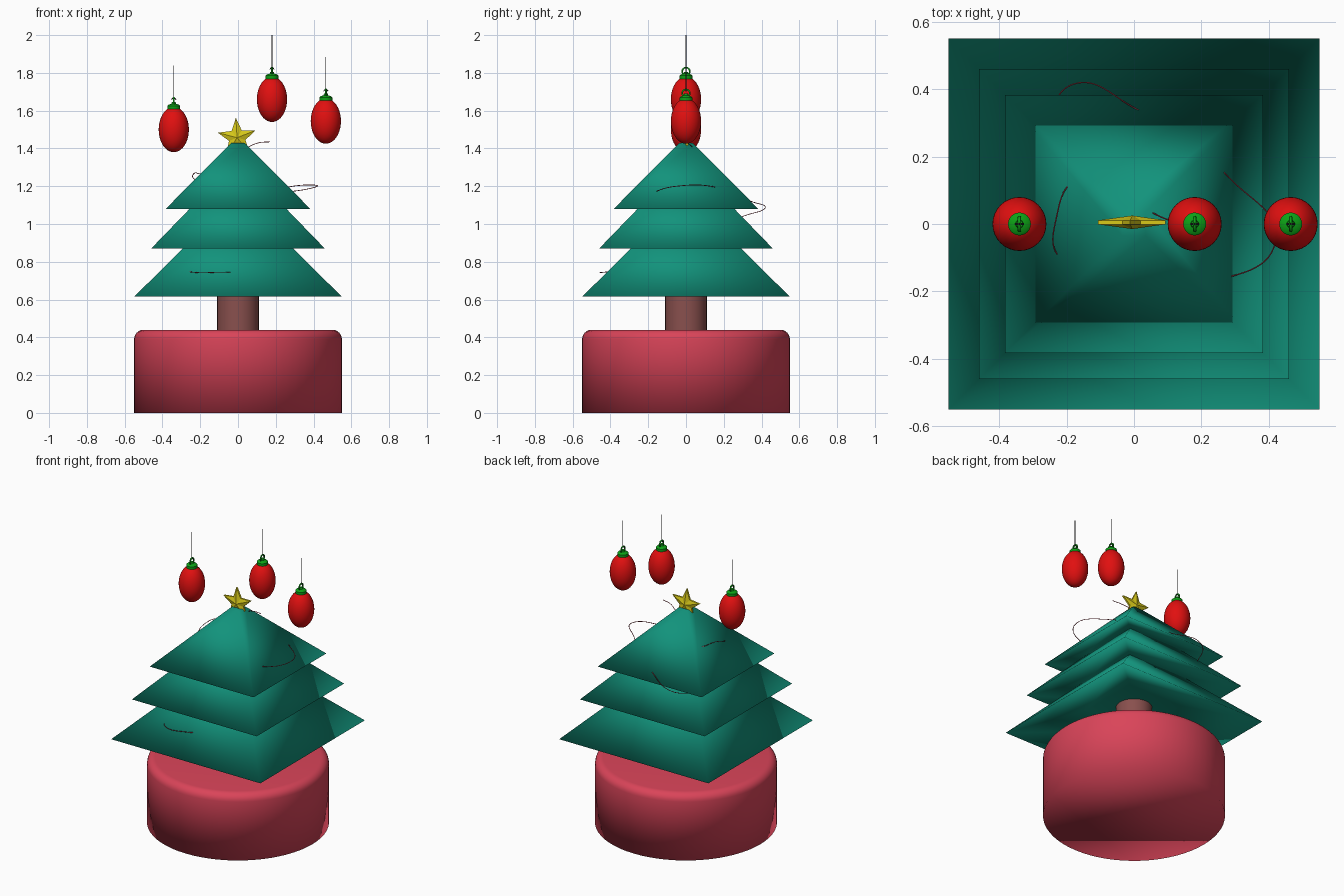
import bpy, bmesh, math
from mathutils import Vector

if "Cube" in bpy.data.objects:
    bpy.data.objects.remove(bpy.data.objects["Cube"])


def material(name, r, g, b):
    m = bpy.data.materials.new(name)
    m.diffuse_color = (r, g, b, 1)
    m.use_nodes = True
    m.node_tree.nodes["Principled BSDF"].inputs["Base Color"].default_value = m.diffuse_color
    return m


PINK = material("pot pink red", 0.70, 0.058, 0.10)
GREEN = material("tree green", 0.006, 0.29, 0.20)
BROWN = material("trunk brown", 0.25, 0.08, 0.075)
RED = material("bauble red", 0.75, 0.005, 0.005)
CAP = material("cap green", 0.004, 0.36, 0.008)
YELLOW = material("star yellow", 0.68, 0.58, 0.01)
BLACK = material("wire black", 0.02, 0.02, 0.02)
WINE = material("garland dark red", 0.35, 0.04, 0.06)


def finish(name, bm, mat, smooth=None):
    """Turn a bmesh into an object; smooth is the sharp angle in degrees."""
    bmesh.ops.recalc_face_normals(bm, faces=bm.faces)
    me = bpy.data.meshes.new(name)
    bm.to_mesh(me)
    bm.free()
    me.materials.append(mat)
    ob = bpy.data.objects.new(name, me)
    bpy.context.collection.objects.link(ob)
    if smooth:
        bpy.ops.object.select_all(action='DESELECT')
        ob.select_set(True)
        bpy.context.view_layer.objects.active = ob
        bpy.ops.object.shade_smooth_by_angle(angle=math.radians(smooth))
    return ob


def lathe(name, profile, mat, sides=48, turn=0, smooth=40, loc=(0, 0, 0)):
    """Stack rings of (radius, z); zero radius makes a pole, ends are capped."""
    bm = bmesh.new()
    rings = []
    for r, z in profile:
        if r == 0:
            rings.append([bm.verts.new((0, 0, z))] * sides)
        else:
            rings.append([bm.verts.new((r * math.cos(turn + i * math.tau / sides),
                                        r * math.sin(turn + i * math.tau / sides), z))
                          for i in range(sides)])
    for a, b in zip(rings, rings[1:]):
        for i in range(sides):
            j = (i + 1) % sides
            corners = list(dict.fromkeys((a[i], a[j], b[j], b[i])))
            bm.faces.new(corners)
    for ring, (r, z) in ((rings[0], profile[0]), (rings[-1], profile[-1])):
        if r:
            bm.faces.new(ring)
    ob = finish(name, bm, mat, smooth)
    ob.location = loc
    return ob


def wire(name, points, radius, mat, kind='POLY'):
    cu = bpy.data.curves.new(name, 'CURVE')
    cu.dimensions = '3D'
    cu.bevel_depth = radius
    cu.bevel_resolution = 1
    cu.use_fill_caps = True
    if kind == 'BEZIER':
        sp = cu.splines.new('BEZIER')
        sp.bezier_points.add(len(points) - 1)
        for bp, p in zip(sp.bezier_points, points):
            bp.co = p
            bp.handle_left_type = bp.handle_right_type = 'AUTO'
    else:
        sp = cu.splines.new('POLY')
        sp.points.add(len(points) - 1)
        for sv, p in zip(sp.points, points):
            sv.co = (*p, 1)
    cu.materials.append(mat)
    ob = bpy.data.objects.new(name, cu)
    bpy.context.collection.objects.link(ob)
    return ob


# Round pot with a softened top rim
rim = [(0.50 + 0.05 * math.cos(t * math.pi / 12), 0.39 + 0.05 * math.sin(t * math.pi / 12))
       for t in range(7)]
lathe("pot", [(0.55, 0)] + rim, PINK, sides=64, smooth=180)

# Trunk
lathe("trunk", [(0.11, 0.43), (0.11, 0.78)], BROWN, sides=32)

# Square tiers: (half width, z) for underside recess, rim and top
tiers = {
    "lower_tier": [(0.20, 0.75), (0.55, 0.615), (0.15, 1.01)],
    "middle_tier": [(0.20, 0.95), (0.46, 0.87), (0.15, 1.19)],
    "upper_tier": [(0.20, 1.15), (0.383, 1.08), (0.035, 1.43)],
}
for name, prof in tiers.items():
    lathe(name, [(h * math.sqrt(2), z) for h, z in prof], GREEN,
          sides=4, turn=math.pi / 4, smooth=180)

# Faceted five-pointed star
bm = bmesh.new()
outline = []
for i in range(10):
    r = 0.105 if i % 2 == 0 else 0.046
    a = math.pi / 2 + 0.06 + i * math.pi / 5
    outline.append((r * math.cos(a), r * math.sin(a)))
loops = {s: [bm.verts.new((x, s * 0.006, z)) for x, z in outline] for s in (-1, 1)}
for s, loop in loops.items():
    hub = bm.verts.new((0, s * 0.02, 0))
    for i in range(10):
        bm.faces.new((loop[i], loop[(i + 1) % 10], hub))
for i in range(10):
    j = (i + 1) % 10
    bm.faces.new((loops[-1][i], loops[-1][j], loops[1][j], loops[1][i]))
star = finish("star", bm, YELLOW)
star.location = (-0.005, 0.005, 1.457)

# Hanging baubles: (x, z of the lowest point)
for n, (x, z) in enumerate([(-0.34, 1.38), (0.18, 1.54), (0.465, 1.425)], 1):
    body = [(0.08 * math.sin(t * math.pi / 20) if 0 < t < 20 else 0,
             0.12 - 0.12 * math.cos(t * math.pi / 20)) for t in range(21)]
    lathe(f"bauble_{n}", body, RED, sides=32, smooth=60, loc=(x, 0, z))
    lathe(f"bauble_cap_{n}", [(0.034, 0.222), (0.034, 0.245), (0.027, 0.252), (0.012, 0.256),
                              (0.010, 0.266)], CAP, sides=24, loc=(x, 0, z))
    # small loop on the cap
    ring = [(x, 0.02 * math.cos(t * math.tau / 16), z + 0.268 + 0.02 * math.sin(t * math.tau / 16))
            for t in range(17)]
    wire(f"bauble_loop_{n}", ring, 0.005, CAP)
    # hook and hanging thread
    wire(f"bauble_hook_{n}", [(x - 0.012, 0, z + 0.278), (x, 0, z + 0.292),
                              (x + 0.012, 0, z + 0.278)], 0.003, BLACK)
    wire(f"bauble_thread_{n}", [(x, 0, z + 0.285), (x, 0, z + 0.46)], 0.002, BLACK)

# Thin garland winding in and out of the tiers
wire("garland", [
    (0.17, 0, 1.435), (0.11, 0.01, 1.43), (0.05, 0.035, 1.405), (-0.05, 0.08, 1.33),
    (-0.17, 0.13, 1.27), (-0.23, 0.02, 1.27), (-0.22, -0.10, 1.23), (0, -0.14, 1.18),
    (0.25, -0.165, 1.17), (0.42, -0.05, 1.20), (0.29, 0.13, 1.20), (0.15, 0.24, 1.16),
    (0, 0.345, 1.12), (-0.18, 0.415, 1.08), (-0.25, 0.30, 1.04), (-0.20, 0, 0.90),
    (-0.26, -0.33, 0.76), (-0.24, -0.432, 0.745), (-0.07, -0.432, 0.745), (0.02, -0.36, 0.745),
], 0.002, WINE, 'BEZIER')
